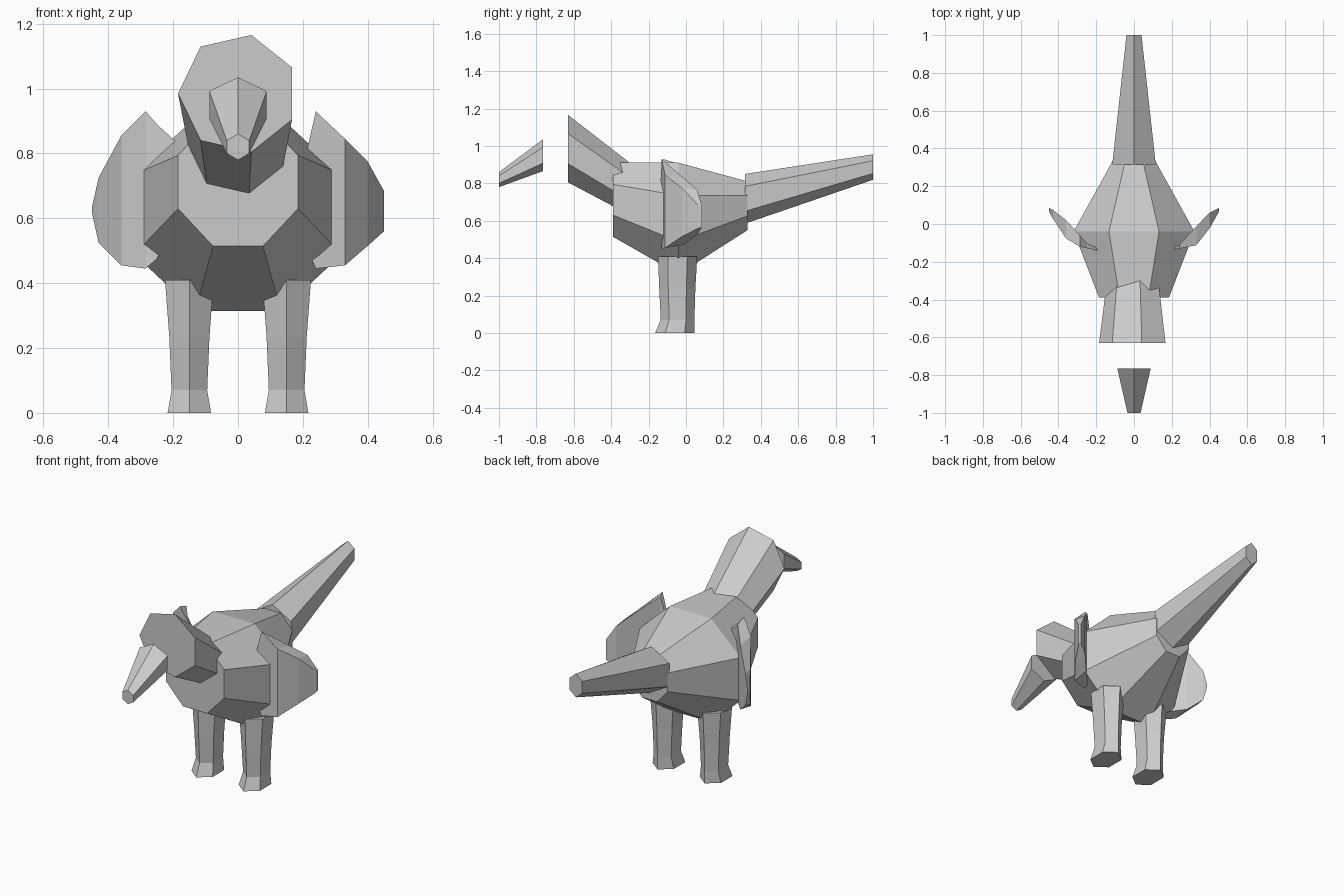
import bpy
import math

cube = bpy.data.objects.get("Cube")
if cube:
    bpy.data.objects.remove(cube, do_unlink=True)

grey = bpy.data.materials.new("plain_grey")
grey.use_nodes = True
GREY = (0.6, 0.6, 0.6, 1)
grey.diffuse_color = GREY
grey.node_tree.nodes["Principled BSDF"].inputs["Base Color"].default_value = GREY


def loft(name, rings):
    """Skin a list of equal-length point rings into a capped solid."""
    n = len(rings[0])
    verts = [p for ring in rings for p in ring]
    faces = [(r * n + i, r * n + (i + 1) % n, (r + 1) * n + (i + 1) % n, (r + 1) * n + i)
             for r in range(len(rings) - 1) for i in range(n)]
    last = (len(rings) - 1) * n
    faces.append(tuple(reversed(range(n))))
    faces.append(tuple(range(last, last + n)))
    mesh = bpy.data.meshes.new(name)
    mesh.from_pydata(verts, [], faces)
    mesh.materials.append(grey)
    obj = bpy.data.objects.new(name, mesh)
    bpy.context.collection.objects.link(obj)
    # outward normals
    bpy.context.view_layer.objects.active = obj
    obj.select_set(True)
    bpy.ops.object.mode_set(mode='EDIT')
    bpy.ops.mesh.select_all(action='SELECT')
    bpy.ops.mesh.normals_make_consistent(inside=False)
    bpy.ops.object.mode_set(mode='OBJECT')
    obj.select_set(False)
    return obj


def polygon(sides, start, rx, ry):
    """Regular polygon stretched to the two radii, start angle in degrees."""
    angles = [math.radians(start) + math.tau * i / sides for i in range(sides)]
    return [(rx * math.cos(a), ry * math.sin(a)) for a in angles]


def lengthwise(name, sides, start, sections):
    """Solid along y from sections (y, centre z, radius x, radius z)."""
    loft(name, [[(u, y, z + v) for u, v in polygon(sides, start, rx, rz)]
                for y, z, rx, rz in sections])


# Body: octagons with flat sides, so radii are scaled to reach the flats
k = 1 / math.cos(math.pi / 8)
lengthwise("body", 8, 22.5, [(-0.39, 0.712, 0.185 * k, 0.198 * k),
                             (-0.04, 0.612, 0.32 * k, 0.298 * k),
                             (0.33, 0.68, 0.115 * k, 0.13 * k)])

# Neck and head: flared seven-sided tube
lengthwise("neck", 7, 180, [(-0.63, 0.985, 0.185, 0.185),
                            (-0.25, 0.737, 0.137, 0.137)])

# Beak and tail: hexagons with a ridge on top
lengthwise("beak", 6, 90, [(-1.0, 0.82, 0.04, 0.04),
                           (-0.765, 0.95, 0.102, 0.085)])
lengthwise("tail", 6, 90, [(0.315, 0.717, 0.133, 0.133),
                           (1.0, 0.887, 0.046, 0.068)])

# Legs: (height, half width, front y, back y)
LEG = [(0, 0.067, -0.165, 0.045), (0.07, 0.055, -0.135, 0.045),
       (0.235, 0.062, -0.143, 0.05), (0.41, 0.075, -0.15, 0.06)]
for side, label in ((1, "left"), (-1, "right")):
    loft(label + "_leg",
         [[(side * 0.15 + u, (front + back) / 2 + v, z)
           for u, v in polygon(6, 90, half / math.cos(math.pi / 6), (back - front) / 2)]
          for z, half, front, back in LEG])


def bend(x, path):
    """Interpolate a bent line of (x, y) points."""
    for (x0, y0), (x1, y1) in zip(path, path[1:]):
        if x <= x1:
            return y0 + (y1 - y0) * (x - x0) / (x1 - x0)
    return path[-1][1]


OUTER = [(0.19, -0.14), (0.33, -0.112), (0.39, -0.04), (0.45, 0.065)]
INNER = [(0.19, -0.13), (0.24, -0.11), (0.31, -0.035), (0.39, 0.055), (0.45, 0.085)]


def wing(name, side, stations):
    """Bent plate from stations (distance out, low z, high z)."""
    rings = []
    for x, low, high in stations:
        mid, half = (low + high) / 2, (high - low) / 2 * 0.92
        front, back = bend(x, OUTER), bend(x, INNER)
        rings.append([(side * x, front, low), (side * x, front, high),
                      (side * x, back, mid + half), (side * x, back, mid - half)])
    loft(name, rings)


wing("left_wing", 1, [(0.215, 0.5, 0.82), (0.24, 0.445, 0.93), (0.33, 0.455, 0.845),
                      (0.4, 0.515, 0.775), (0.45, 0.56, 0.685)])
wing("right_wing", -1, [(0.19, 0.6, 0.835), (0.25, 0.475, 0.89), (0.285, 0.445, 0.93),
                        (0.36, 0.455, 0.855), (0.43, 0.525, 0.725), (0.45, 0.615, 0.635)])
